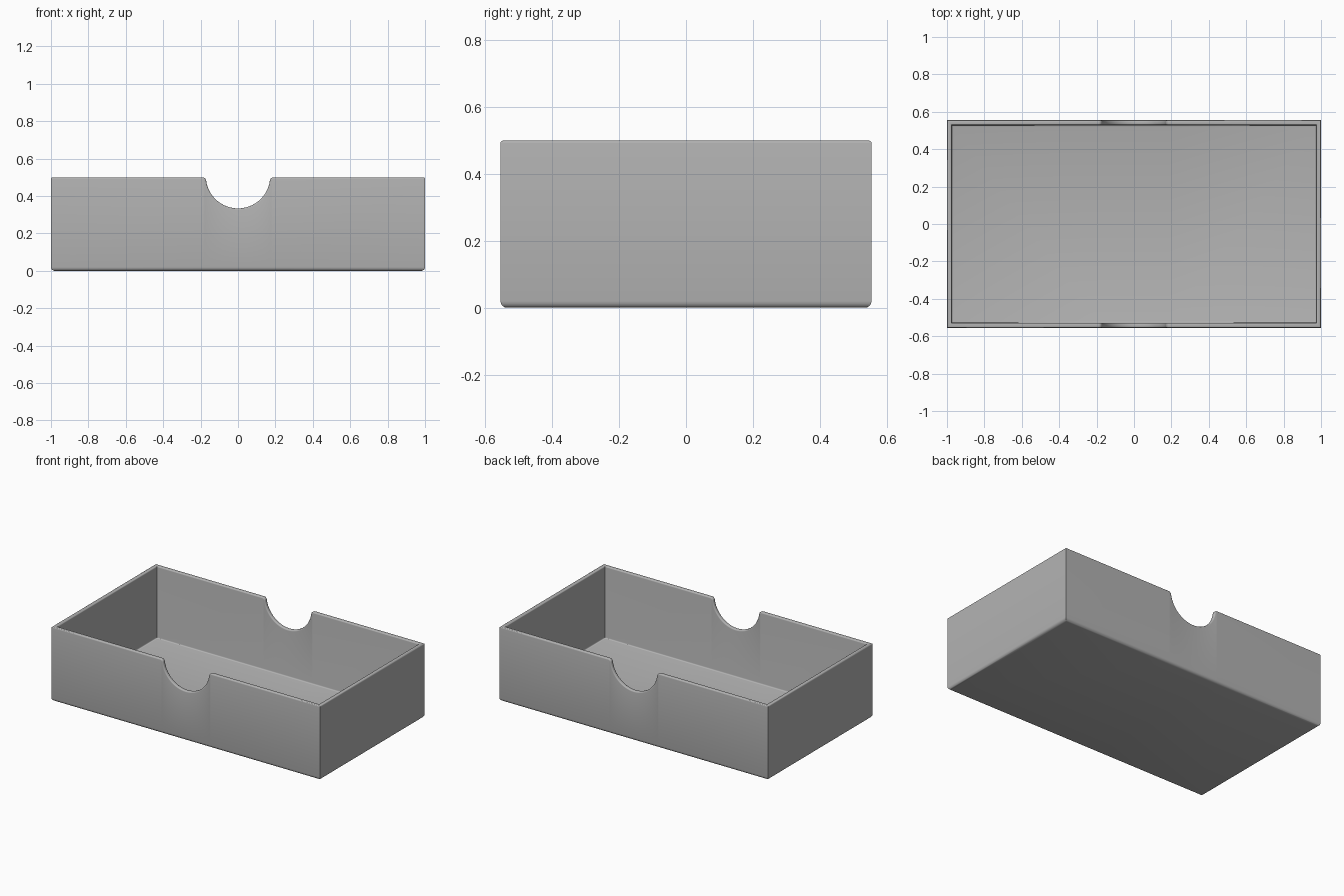
import bpy, bmesh, math

if "Cube" in bpy.data.objects:
    bpy.data.objects.remove(bpy.data.objects["Cube"])

W, D, H = 1.0, 0.555, 0.5      # half width, half depth, height
T, FLOOR = 0.026, 0.016        # wall and floor thickness
RIM, FOOT, COVE = 0.008, 0.02, 0.008
NR, NZ, FIL = 0.172, 0.506, 0.02   # thumb notch radius, centre height, lip fillet


def quarter(n):
    return [math.pi / 2 * i / n for i in range(n + 1)]


# Rim path of one long wall: (u, z, normal u, normal z, corner sign)
cx = math.sqrt((NR + FIL) ** 2 - (NZ - (H - FIL)) ** 2)
a_end = math.atan2(NZ - (H - FIL), cx)
half = []
for i in range(9):             # rounded lip of the notch
    a = math.pi / 2 + (a_end - math.pi / 2) * i / 8
    half.append((-cx + FIL * math.cos(a), H - FIL + FIL * math.sin(a),
                 math.cos(a), math.sin(a), 0))
for i in range(1, 17):         # notch arc down to its lowest point
    a = math.pi + a_end + (math.pi / 2 - a_end) * i / 16
    half.append((NR * math.cos(a), NZ + NR * math.sin(a),
                 -math.cos(a), -math.sin(a), 0))
mirrored = [(-u, z, -nu, nz, 0) for u, z, nu, nz, c in reversed(half[:-1])]
path = [(-W, H, 0, 1, 1)] + half + mirrored + [(W, H, 0, 1, -1)]

# Cross-section pieces
foot = [(FOOT * (1 - math.sin(a)), FOOT * (1 - math.cos(a))) for a in quarter(4)]
rim = [(RIM * (1 - math.cos(a)), RIM * (1 - math.sin(a))) for a in quarter(4)]
rim += [(T - i, d) for i, d in reversed(rim)]
cove = [(T + COVE * (1 - math.cos(a)), FLOOR + COVE * (1 - math.sin(a))) for a in quarter(3)]


def column(u, z, nu, nz, corner):
    pts = [(u + corner * i, i - D, h) for i, h in foot]
    pts += [(u - nu * d + corner * i, i - D, z - nz * d) for i, d in rim]
    pts += [(u + corner * i, i - D, h) for i, h in cove]
    # keep the wall columns vertical beside the notch
    if not corner:
        x = u - nu * RIM
        pts = [(x, y, h) if k < len(foot) or k >= len(foot) + len(rim) else (px, y, h)
               for k, (px, y, h) in enumerate(pts)]
    return pts


front = [column(*p) for p in path]
back = [[(-x, -y, z) for x, y, z in col] for col in front]

# Tray: skin the columns round the box, then close floor and underside
bm = bmesh.new()
cols = [[bm.verts.new(p) for p in col] for col in front + back]
for k, a in enumerate(cols):
    b = cols[(k + 1) % len(cols)]
    for j in range(len(a) - 1):
        bm.faces.new((a[j], b[j], b[j + 1], a[j + 1]))
bm.faces.new([c[0] for c in reversed(cols)])
bm.faces.new([c[-1] for c in cols])
bmesh.ops.recalc_face_normals(bm, faces=bm.faces)
mesh = bpy.data.meshes.new("open_tray")
bm.to_mesh(mesh)
bm.free()

tray = bpy.data.objects.new("open_tray", mesh)
bpy.context.collection.objects.link(tray)
mat = bpy.data.materials.new("neutral grey")
mat.diffuse_color = (0.45, 0.45, 0.45, 1)
mat.use_nodes = True
mat.node_tree.nodes["Principled BSDF"].inputs["Base Color"].default_value = mat.diffuse_color
mesh.materials.append(mat)

bpy.context.view_layer.objects.active = tray
tray.select_set(True)
bpy.ops.object.shade_smooth_by_angle(angle=math.radians(35))
